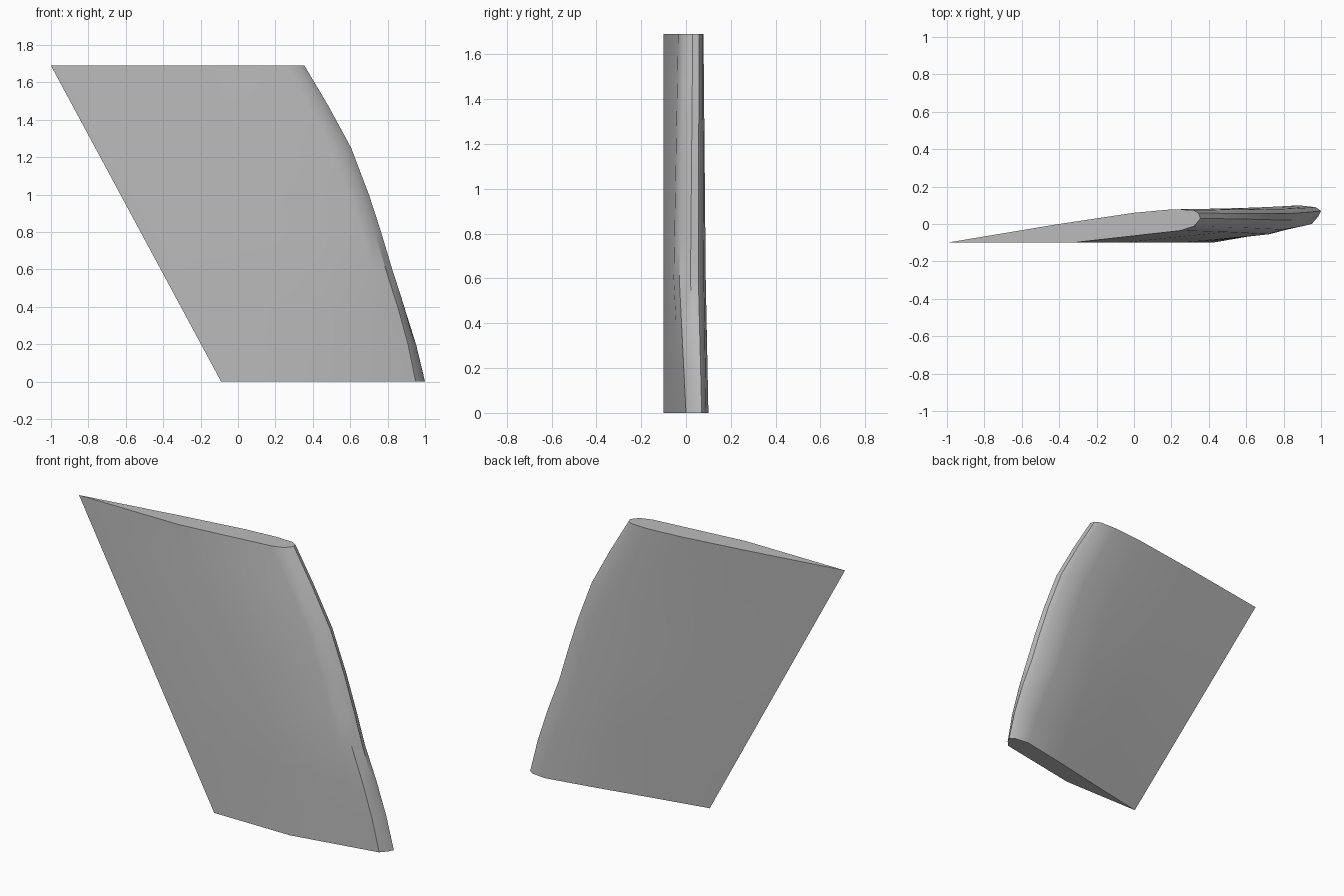
import bpy, bmesh, math

cube = bpy.data.objects.get("Cube")
if cube:
    bpy.data.objects.remove(cube)

HEIGHT = 1.69

# Material
grey = bpy.data.materials.new("plain_grey")
grey.use_nodes = True
colour = (0.5, 0.5, 0.5, 1)
grey.diffuse_color = colour
grey.node_tree.nodes["Principled BSDF"].inputs["Base Color"].default_value = colour

# Aerofoil outlines: trailing edge, flat underside, nose, curved back
root = [(-.09, -.1), (.42, -.1), (.82, -.025), (.95, 0), (.985, .04),
        (1, .07), (.97, .09), (.88, .1), (.6, .045), (.25, -.03)]
middle = [(-.41, -.1), (.26, -.1), (.72, -.055), (.79, -.03), (.825, .02),
          (.815, .055), (.78, .08), (.65, .088), (.4, .055), (.1, -.005)]
tip = [(-1, -.1), (-.33, -.1), (.25, -.035), (.32, -.012), (.355, .03),
       (.345, .058), (.315, .075), (.2, .078), (0, .06), (-.4, 0)]
keys = [(0, root), (.6, middle), (HEIGHT, tip)]

# Swept leading edge as (height, x)
leading = [(0, 1), (.2, .955), (.4, .895), (.6, .825), (.8, .765),
           (1, .7), (1.25, .605), (1.48, .48), (HEIGHT, .355)]


def trailing_x(z):
    return -.09 - .91 * z / HEIGHT


def chord_fractions(outline):
    """Rescale an outline so that x runs from 0 at the tail to 1 at the nose."""
    tail = outline[0][0]
    nose = max(x for x, y in outline)
    return [((x - tail) / (nose - tail), y) for x, y in outline]


def section(z, nose):
    """Blend the two nearest outlines and stretch them between the edges."""
    low, high = (keys[0], keys[1]) if z <= keys[1][0] else (keys[1], keys[2])
    t = (z - low[0]) / (high[0] - low[0])
    tail = trailing_x(z)
    pairs = zip(chord_fractions(low[1]), chord_fractions(high[1]))
    return [(tail + (a[0] + (b[0] - a[0]) * t) * (nose - tail),
             a[1] + (b[1] - a[1]) * t, z) for a, b in pairs]


# Loft the blade through its sections
bm = bmesh.new()
rings = [[bm.verts.new(p) for p in section(z, x)] for z, x in leading]
count = len(root)
for lower, upper in zip(rings, rings[1:]):
    for i in range(count):
        j = (i + 1) % count
        bm.faces.new((lower[i], lower[j], upper[j], upper[i]))
bm.faces.new(rings[0][::-1])
bm.faces.new(rings[-1])
bmesh.ops.recalc_face_normals(bm, faces=bm.faces[:])
mesh = bpy.data.meshes.new("wing_blade")
bm.to_mesh(mesh)
bm.free()

blade = bpy.data.objects.new("wing_blade", mesh)
mesh.materials.append(grey)
bpy.context.collection.objects.link(blade)
bpy.context.view_layer.objects.active = blade
blade.select_set(True)
bpy.ops.object.shade_smooth_by_angle(angle=math.radians(35))
